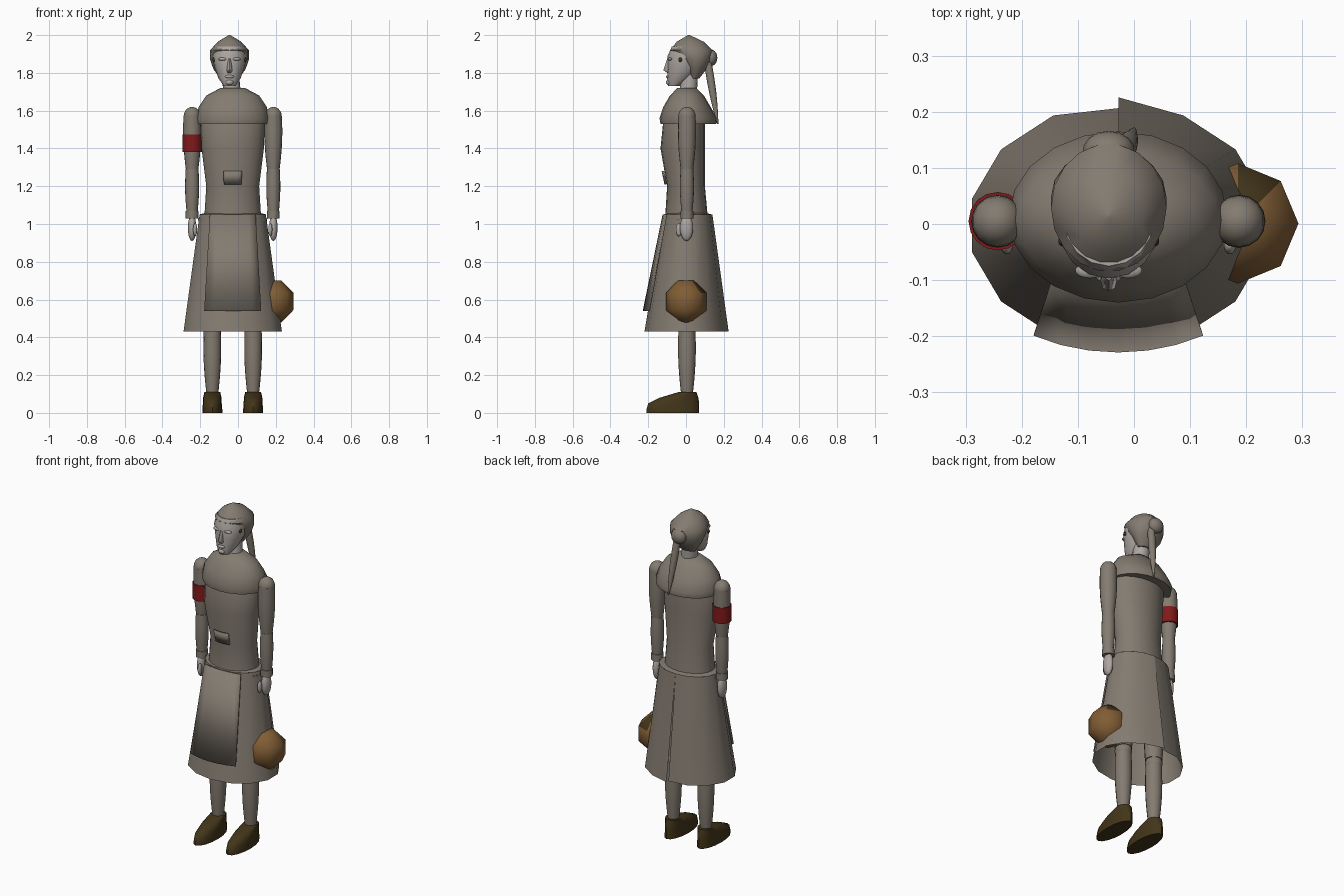
import bpy
import bmesh
from math import cos, sin, pi, radians
from mathutils import Vector

default_cube = bpy.data.objects.get("Cube")
if default_cube:
    bpy.data.objects.remove(default_cube, do_unlink=True)

MIDDLE = -.028  # centre line of the body
HEAD = -.045    # centre line of the head


def material(name, red, green, blue):
    mat = bpy.data.materials.new(name)
    mat.use_nodes = True
    mat.diffuse_color = (red, green, blue, 1)
    shader = next(node for node in mat.node_tree.nodes if node.type == 'BSDF_PRINCIPLED')
    shader.inputs["Base Color"].default_value = mat.diffuse_color
    return mat


cloth = material("taupe cloth", .23, .2, .165)
skin = material("pale skin", .42, .385, .36)
crimson = material("armband crimson", .22, .01, .01)
leather = material("dark leather", .055, .035, .01)
wicker = material("wicker brown", .22, .11, .035)


def finish(name, bm, mat):
    """Turn a bmesh into a smooth object that keeps its hard edges."""
    bmesh.ops.recalc_face_normals(bm, faces=bm.faces)
    mesh = bpy.data.meshes.new(name)
    bm.to_mesh(mesh)
    bm.free()
    mesh.materials.append(mat)
    mesh.shade_smooth()
    mesh.set_sharp_from_angle(angle=radians(50))
    obj = bpy.data.objects.new(name, mesh)
    bpy.context.collection.objects.link(obj)
    return obj


def skin_rows(name, mat, rows, closed):
    """Make faces between rows of points, capping the ends of closed rows."""
    bm = bmesh.new()
    loops = [[bm.verts.new(point) for point in row] for row in rows]
    for lower, upper in zip(loops, loops[1:]):
        for i in range(len(lower) if closed else len(lower) - 1):
            j = (i + 1) % len(lower)
            bm.faces.new((lower[i], lower[j], upper[j], upper[i]))
    if closed:
        bm.faces.new(loops[0])
        bm.faces.new(loops[-1])
    return finish(name, bm, mat)


def oval(x, front, back, z, half_width, turns):
    middle, depth = (front + back) / 2, (back - front) / 2
    return [(x + half_width * cos(turn), middle + depth * sin(turn), z) for turn in turns]


def shell(name, mat, x, sections, sides=16):
    """Closed body through sections of height, half width, front and back."""
    turns = [2 * pi * i / sides for i in range(sides)]
    rows = [oval(x, front, back, z, half, turns) for z, half, front, back in sections]
    return skin_rows(name, mat, rows, True)


def panel(name, mat, sections, spread):
    """Thin curved plate over the front, reaching spread degrees to each side."""
    turns = [radians(-90 + spread * i / 3) for i in range(-3, 4)]
    rows = [oval(MIDDLE, front, back, z, half, turns) for z, half, front, back in sections]
    plate = skin_rows(name, mat, rows, False)
    thickness = plate.modifiers.new("thickness", 'SOLIDIFY')
    thickness.thickness = .008
    thickness.offset = 0


def limb(name, mat, start, end, start_radius, end_radius, bulge=0):
    """Round tapered limb between two points, swelling in the middle."""
    start, end = Vector(start), Vector(end)
    sections, turns = [], [pi * i / 8 for i in range(16)]
    for step in range(9):
        t = step / 8
        centre = start.lerp(end, t)
        radius = start_radius + (end_radius - start_radius) * t + bulge * sin(pi * t)
        sections.append(oval(centre.x, centre.y - radius, centre.y + radius,
                             centre.z, radius, turns))
    return skin_rows(name, mat, sections, True)


def ellipsoid(name, mat, centre, size):
    bm = bmesh.new()
    bmesh.ops.create_uvsphere(bm, u_segments=14, v_segments=10, radius=1)
    bmesh.ops.scale(bm, vec=size, verts=bm.verts)
    bmesh.ops.translate(bm, vec=centre, verts=bm.verts)
    return finish(name, bm, mat)


# Open skirt, split at the back with one edge lapping outwards
turns = [pi / 2 + 2 * pi * i / 14 for i in range(15)]
waist = oval(MIDDLE, -.115, .14, 1.05, .18, turns)
hem = oval(MIDDLE, -.22, .215, .43, .267, turns)
skirt = skin_rows("skirt", cloth, [hem, waist], False)
for first, last in ((0, 14),):
    skirt.data.vertices[first].co.y *= .96
    skirt.data.vertices[last].co.y *= 1.05
shell("skirt_waist_top", cloth, MIDDLE, [
    (1.05, .18, -.115, .14),
    (1.06, .14, -.1, .1),
])
panel("apron", cloth, [(1.05, .24, -.12, .12), (.54, .3, -.225, .22)], 30)

# Bodice, pocket and shoulder cape with a turned hem
shell("bodice", cloth, MIDDLE, [
    (1.04, .15, -.11, .115),
    (1.2, .14, -.1, .1),
    (1.4, .165, -.135, .1),
    (1.55, .17, -.12, .1),
    (1.65, .13, -.09, .09),
], sides=20)
panel("bodice_pocket", cloth, [(1.21, .15, -.11, .1), (1.28, .155, -.125, .1)], 18)
shell("shoulder_cape", cloth, MIDDLE, [
    (1.54, .16, -.1, .1),
    (1.53, .19, -.135, .16),
    (1.56, .195, -.14, .165),
    (1.62, .18, -.12, .13),
    (1.68, .14, -.085, .095),
    (1.72, .065, -.045, .055),
], sides=20)

# Neck and face
limb("neck", skin, (MIDDLE, .01, 1.66), (HEAD, .02, 1.84), .046, .046)
shell("face", skin, HEAD, [
    (1.73, .03, -.095, -.03),
    (1.77, .058, -.1, .03),
    (1.83, .08, -.097, .08),
    (1.89, .09, -.097, .09),
    (1.94, .08, -.075, .09),
])
shell("nose", skin, HEAD, [
    (1.8, .012, -.1, -.08),
    (1.815, .015, -.12, -.08),
    (1.875, .007, -.1, -.08),
], sides=8)
ellipsoid("lips", skin, (HEAD, -.092, 1.78), (.024, .014, .01))
ellipsoid("chin", skin, (HEAD, -.088, 1.75), (.022, .018, .016))

# Hair rising to a point, bun and hanging tail
shell("hair", cloth, HEAD, [
    (1.77, .05, .02, .07),
    (1.82, .085, 0, .11),
    (1.87, .103, -.04, .135),
    (1.92, .103, -.085, .143),
    (1.965, .062, -.05, .095),
    (2, .004, .01, .02),
], sides=18)
ellipsoid("hair_bun", cloth, (HEAD, .132, 1.88), (.046, .034, .044))
limb("hair_tail", cloth, (-.025, .115, 1.86), (0, .168, 1.53), .02, .004, .007)

# Paired parts: ears, brows, arms, hands, legs and shoes
for side, label in ((-1, "right"), (1, "left")):
    ellipsoid(label + "_ear_stud", leather,
              (HEAD + side * .083, -.03, 1.87), (.007, .01, .012))
    ellipsoid(label + "_brow", skin,
              (HEAD + side * .034, -.083, 1.873), (.026, .014, .009))
    arm = MIDDLE + side * .215
    ellipsoid(label + "_shoulder", cloth, (arm, .005, 1.57), (.046, .046, .05))
    limb(label + "_upper_arm", cloth, (arm, .005, 1.57), (arm, .005, 1.28), .046, .032, .007)
    limb(label + "_forearm", cloth, (arm, .005, 1.29), (arm, .005, 1.07), .034, .03, .005)
    limb(label + "_cuff", cloth, (arm, .005, 1.07), (arm, .005, 1.03), .034, .034)
    ellipsoid(label + "_hand", skin, (arm, .003, .98), (.023, .035, .07))
    ellipsoid(label + "_thumb", skin, (arm - side * .016, -.038, .97), (.011, .016, .035))
    leg = MIDDLE + side * .108
    limb(label + "_lower_leg", cloth, (leg, .005, .09), (leg, .005, .45), .03, .045, .008)
    ellipsoid(label + "_knee", cloth, (leg, .005, .47), (.047, .05, .05))
    limb(label + "_thigh", cloth, (leg, .005, .49), (leg, .005, 1.03), .048, .075)
    shell(label + "_shoe", leather, leg, [
        (0, .053, -.21, .07),
        (.015, .053, -.21, .07),
        (.05, .05, -.2, .07),
        (.08, .049, -.14, .065),
        (.11, .042, -.04, .055),
    ])

# Armband on the right sleeve
sleeve = MIDDLE - .215
limb("armband", crimson, (sleeve, .005, 1.38), (sleeve, .005, 1.475), .052, .052)

# Round basket at the left hip, with a dark opening at its upper back
slices = [radians(22.5 * k) for k in (-3, -1, 1, 3)]
basket = shell("basket", wicker, .185, [
    (.59 + .12 * sin(tilt), .117 * cos(tilt), -.115 * cos(tilt), .117 * cos(tilt))
    for tilt in slices
], sides=8)
basket.data.materials.append(leather)
for face in basket.data.polygons:
    if face.normal.z > .3 and face.normal.y > face.normal.x > .1:
        face.material_index = 1
